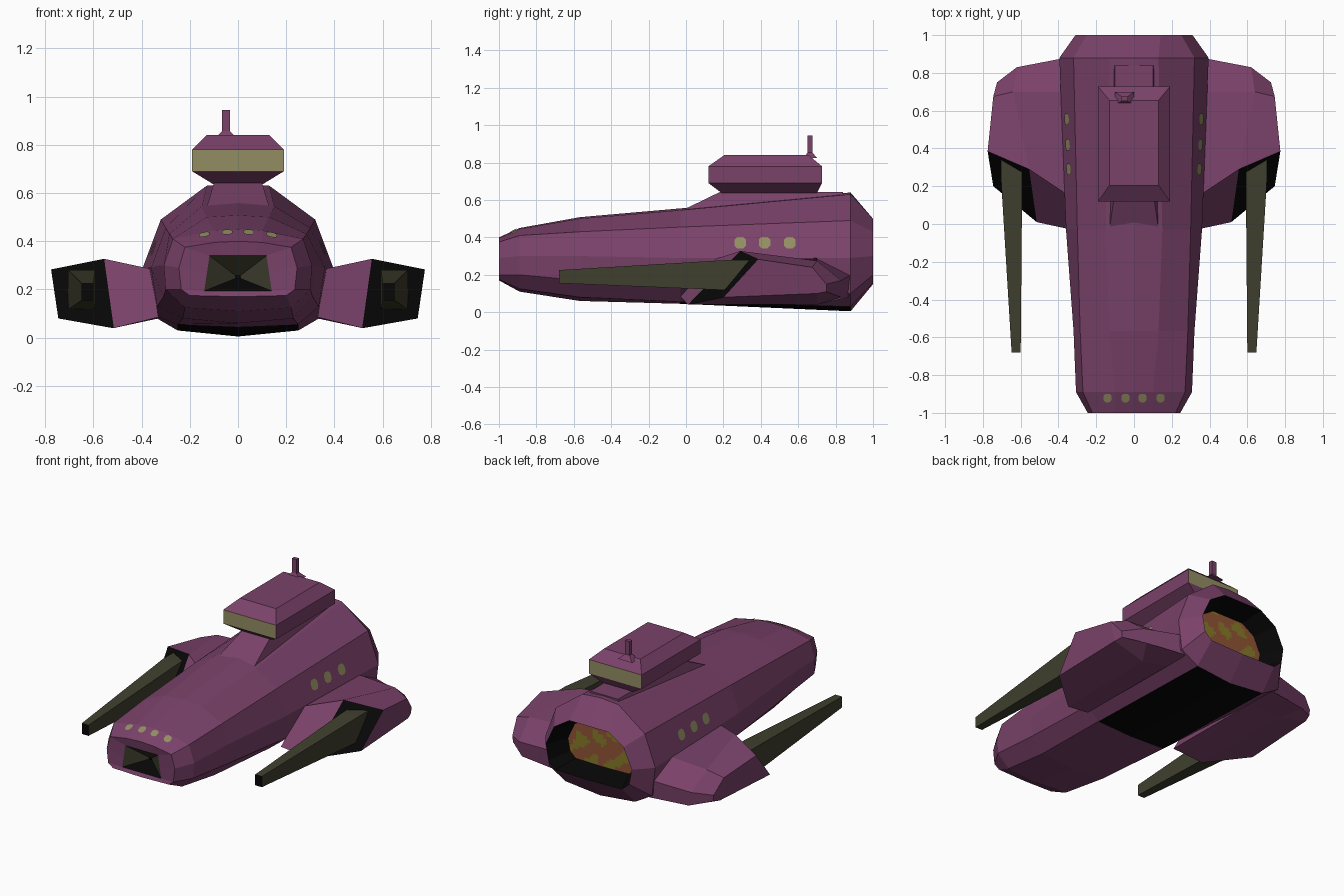
import bpy, bmesh, math
from mathutils import Vector
from mathutils.bvhtree import BVHTree

if "Cube" in bpy.data.objects:
    bpy.data.objects.remove(bpy.data.objects["Cube"])


def material(name, r, g, b):
    m = bpy.data.materials.new(name)
    m.diffuse_color = (r, g, b, 1)
    m.use_nodes = True
    m.node_tree.nodes["Principled BSDF"].inputs["Base Color"].default_value = m.diffuse_color
    return m


PURPLE = material("plum hull", .195, .054, .144)
BLACK = material("black", .002, .002, .002)
OLIVE = material("dark olive metal", .05, .05, .028)
GLASS = material("pale window", .29, .27, .125)
ORANGE = material("engine orange", .28, .09, .035)
YELLOW = material("engine yellow", .24, .19, .022)


def finish(name, bm, mats, mirror=False):
    bmesh.ops.recalc_face_normals(bm, faces=bm.faces)
    me = bpy.data.meshes.new(name)
    bm.to_mesh(me)
    bm.free()
    for m in mats:
        me.materials.append(m)
    ob = bpy.data.objects.new(name, me)
    bpy.context.collection.objects.link(ob)
    if mirror:
        ob.modifiers.new("mirror", 'MIRROR').use_mirror_merge = False
    return ob


def loft(rings, rule=lambda s, k: 0, start=0, end=0):
    """Skin closed rings of points; rule gives the material per strip and side.
    start / end are the cap materials, None leaves that end open."""
    bm = bmesh.new()
    vs = [[bm.verts.new(p) for p in r] for r in rings]
    n = len(rings[0])
    for s in range(len(rings) - 1):
        for k in range(n):
            j = (k + 1) % n
            f = bm.faces.new((vs[s][k], vs[s][j], vs[s + 1][j], vs[s + 1][k]))
            f.material_index = rule(s, k)
    for ring, mat in ((vs[0], start), (vs[-1], end)):
        if mat is not None:
            bm.faces.new(ring).material_index = mat
    return bm


def section(y, half):
    """Full hull ring from the right half, listed top centre to bottom centre."""
    return [(x, y, z) for x, z in half] + [(-x, y, z) for x, z in half[-2:0:-1]]


def scaled(half, s, cz):
    return [(x * s, cz + (z - cz) * s) for x, z in half]


def rect(x, y0, y1, z, cx=0):
    return [(cx - x, y0, z), (cx + x, y0, z), (cx + x, y1, z), (cx - x, y1, z)]


# Hull: nose intake, body and rear engine recess in one loft
intake = [(0, .34), (.06, .34), (.118, .34), (.129, .267), (.14, .194), (.07, .194), (0, .194)]
tail = [(0, .50), (.14, .50), (.25, .43), (.31, .30), (.29, .20), (.24, .155), (0, .15)]
glow = scaled(tail, .8, .32)
hull_rings = [
    section(-.90, scaled(intake, .08, .25)),
    section(-.99, intake),
    section(-1.0, [(0, .40), (.10, .395), (.22, .375), (.245, .29), (.235, .20), (.20, .175), (0, .17)]),
    section(-.89, [(0, .45), (.10, .445), (.27, .41), (.307, .30), (.30, .20), (.22, .125), (0, .11)]),
    section(-.567, [(0, .508), (.13, .50), (.285, .43), (.32, .30), (.31, .17), (.23, .08), (0, .06)]),
    section(-.03, [(0, .555), (.15, .545), (.30, .455), (.36, .29), (.335, .13), (.25, .055), (0, .045)]),
    section(.88, [(0, .64), (.13, .63), (.32, .49), (.395, .29), (.37, .10), (.25, .03), (0, .005)]),
    section(1.0, tail),
    section(.86, glow),
]


def hull_rule(s, k):
    if s == 0:
        return 1 if k in (4, 5, 6, 7) else 2      # intake floor / walls
    if s == 7 or (s == 5 and k in (5, 6)):
        return 1                                   # engine recess, belly plate
    return 0


bm = loft(hull_rings, hull_rule, start=1, end=None)
bmesh.ops.recalc_face_normals(bm, faces=bm.faces)
surface = BVHTree.FromBMesh(bm)
finish("hull", bm, [PURPLE, BLACK, OLIVE])

# Mottled engine panel: polygon cut into cells, coloured by a wave rule
bm = bmesh.new()
bm.faces.new([bm.verts.new(p) for p in section(.86, glow)])
for axis, lo, hi in ((0, -.25, .25), (2, .17, .47)):
    steps = round((hi - lo) / .02)
    for i in range(steps + 1):
        co, no = Vector((0, .86, 0)), Vector((0, 0, 0))
        co[axis] = lo + .02 * i
        no[axis] = 1
        bmesh.ops.bisect_plane(bm, geom=bm.verts[:] + bm.edges[:] + bm.faces[:],
                               plane_co=co, plane_no=no)
for f in bm.faces:
    c = f.calc_center_median()
    wave = math.sin(c.x * 40 + 2 * math.sin(c.z * 25)) + math.sin(c.z * 38 + c.x * 14)
    f.material_index = 1 if wave > .35 else 0
finish("engine_panel", bm, [ORANGE, YELLOW])


# Windows: small chamfered patches projected on the hull
def windows(name, centres, u, v, ray, size):
    bm = bmesh.new()
    u, v, ray = Vector(u), Vector(v), Vector(ray)
    for c in centres:
        pts = []
        for a, b in ((1, .5), (.5, 1), (-.5, 1), (-1, .5), (-1, -.5), (-.5, -1), (.5, -1), (1, -.5)):
            o = Vector(c) + (u * a + v * b) * size
            hit, normal, _, _ = surface.ray_cast(o, ray)
            pts.append(bm.verts.new(hit - ray * .005))
        bm.faces.new(pts)
    finish(name, bm, [GLASS])


windows("nose_windows", [(x, -.922, 2) for x in (-.14, -.045, .045, .14)],
        (1, 0, 0), (0, 1, 0), (0, 0, -1), .022)
for side, name in ((1, "right"), (-1, "left")):
    windows(name + "_side_windows", [(2 * side, y, .372) for y in (.29, .42, .555)],
            (0, 1, 0), (0, 0, 1), (-side, 0, 0), .031)

# Bridge plinth on the spine
finish("bridge_plinth", loft([
    rect(.13, -.03, .84, .54),
    rect(.10, .18, .84, .642)]), [PURPLE])

# Bridge with window bands at its front and back
finish("bridge", loft([
    rect(.105, .19, .70, .638),
    rect(.19, .12, .727, .69),
    rect(.19, .12, .727, .78),
    rect(.13, .205, .655, .84)],
    lambda s, k: 1 if s == 1 and k in (0, 2) else 0), [PURPLE, GLASS])

# Antenna with a flared foot
finish("antenna", loft([
    rect(.05, .63, .70, .825, -.05),
    rect(.017, .65, .675, .855, -.05),
    rect(.017, .65, .675, .945, -.05)]), [PURPLE])

# Wing pods: slanted black gun face in front, tapering to the rear
wing = loft([
    [(.36, .16, .285), (.555, .29, .327), (.775, .385, .283),
     (.745, .20, .08), (.515, .01, .04), (.33, -.03, .085)],
    [(.36, .70, .29), (.64, .70, .275), (.745, .675, .24),
     (.735, .70, .10), (.52, .70, .04), (.33, .70, .08)],
    [(.36, .88, .20), (.62, .83, .17), (.725, .75, .15),
     (.72, .75, .11), (.60, .83, .08), (.33, .87, .08)]], start=None)
wing.verts.ensure_lookup_table()
for ids, mat in (((1, 2, 3, 4), 1), ((0, 1, 4, 5), 0)):
    wing.faces.new([wing.verts[i] for i in ids]).material_index = mat
finish("wing_pods", wing, [PURPLE, BLACK], mirror=True)


# Long tapered guns with black muzzles
def gun_ring(y, x0, x1, z0, z1):
    return [(x0, y, z0), (x1, y, z0), (x1, y, z1), (x0, y, z1)]


finish("guns", loft([
    gun_ring(-.68, .60, .648, .155, .225),
    gun_ring(.24, .592, .704, .117, .28),
    gun_ring(.34, .592, .704, .117, .28)], start=1), [OLIVE, BLACK], mirror=True)
